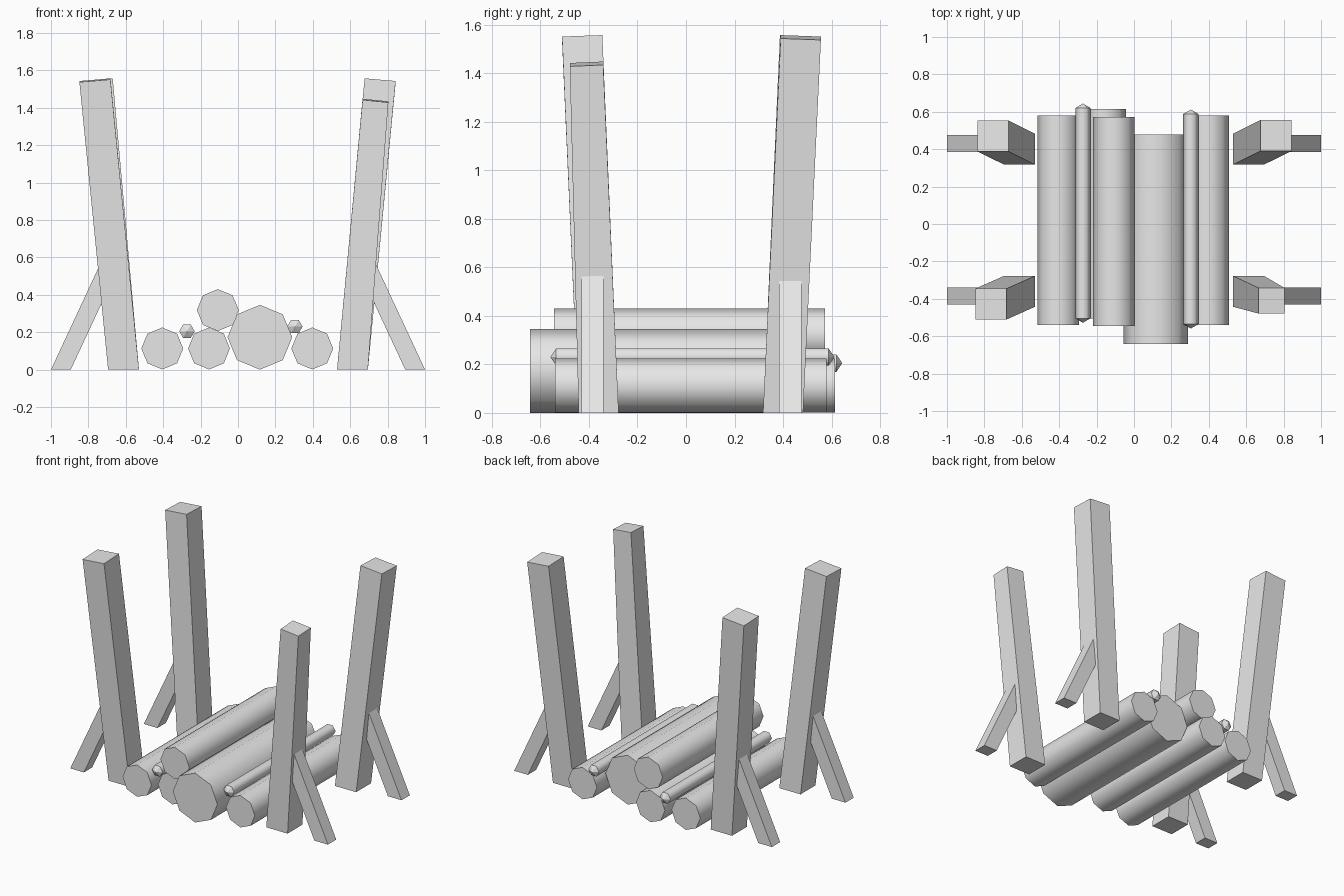
import bpy, bmesh, math

cube = bpy.data.objects.get("Cube")
if cube:
    bpy.data.objects.remove(cube, do_unlink=True)

grey = bpy.data.materials.new("plain_grey")
grey.use_nodes = True
grey.diffuse_color = (0.8, 0.8, 0.8, 1)
grey.node_tree.nodes["Principled BSDF"].inputs["Base Color"].default_value = (0.8, 0.8, 0.8, 1)


def finish(bm, name):
    bmesh.ops.recalc_face_normals(bm, faces=bm.faces[:])
    mesh = bpy.data.meshes.new(name)
    bm.to_mesh(mesh)
    bm.free()
    mesh.materials.append(grey)
    obj = bpy.data.objects.new(name, mesh)
    bpy.context.collection.objects.link(obj)


def log(name, x, z, radius, y0, y1, sides=8, tip=0):
    """Smooth-sided log along y, with flat ends or short pointed tips."""
    bm = bmesh.new()
    rings = []
    for y in (y0, y1):
        angles = [math.tau * i / sides for i in range(sides)]
        rings.append([bm.verts.new((x + radius * math.cos(a), y, z + radius * math.sin(a)))
                      for a in angles])
    for i in range(sides):
        j = (i + 1) % sides
        bm.faces.new((rings[0][i], rings[0][j], rings[1][j], rings[1][i])).smooth = True
    for ring, y in zip(rings, (y0 - tip, y1 + tip)):
        if tip:
            point = bm.verts.new((x, y, z))
            for i in range(sides):
                bm.faces.new((ring[i], ring[(i + 1) % sides], point))
        else:
            bm.faces.new(ring)
    # Keep the rims crisp
    for e in bm.edges:
        e.smooth = all(f.smooth for f in e.link_faces)
    finish(bm, name)


def beam(name, bottom, top, size0, size1, height, tilt=(0, 0)):
    """Leaning square beam with a flat foot and a tilted top."""
    bm = bmesh.new()
    corners = ((-1, -1), (1, -1), (1, 1), (-1, 1))
    low = [bm.verts.new((bottom[0] + a * size0[0] / 2, bottom[1] + b * size0[1] / 2, 0))
           for a, b in corners]
    high = [bm.verts.new((top[0] + a * size1[0] / 2, top[1] + b * size1[1] / 2,
                          height + a * tilt[0] + b * tilt[1])) for a, b in corners]
    bm.faces.new(low)
    bm.faces.new(high)
    for i in range(4):
        j = (i + 1) % 4
        bm.faces.new((low[i], low[j], high[j], high[i]))
    finish(bm, name)


# Stacked firewood
log("right_log", -0.405, 0.113, 0.112, -0.54, 0.58)
log("inner_right_log", -0.155, 0.113, 0.112, -0.505, 0.615)
log("top_log", -0.108, 0.318, 0.112, -0.545, 0.573)
log("large_log", 0.117, 0.173, 0.173, -0.642, 0.478)
log("left_log", 0.397, 0.113, 0.112, -0.54, 0.58)
log("right_twig", -0.273, 0.205, 0.041, -0.504, 0.62, 6, 0.024)
log("left_twig", 0.304, 0.23, 0.041, -0.535, 0.588, 6, 0.024)

# Leaning corner posts: name, side, end, top centre, top width, height
posts = (
    ("front_right", -1, -1, (-0.765, -0.428), 0.166, 1.547),
    ("front_left", 1, -1, (0.735, -0.41), 0.138, 1.438),
    ("back_right", -1, 1, (-0.753, 0.47), 0.166, 1.547),
    ("back_left", 1, 1, (0.76, 0.473), 0.166, 1.547),
)
for name, sx, sy, top, width, height in posts:
    foot_y = -0.36 if sy < 0 else 0.4
    beam(name + "_post", (sx * 0.612, foot_y), top, (0.165, 0.165), (width, width),
         height, (-sx * 0.007, -sy * 0.003))
    # Outer brace, its top buried in the post
    brace_y = -0.385 if sy < 0 else 0.43
    beam(name + "_brace", (sx * 0.947, brace_y), (sx * 0.672, brace_y),
         (0.106, 0.092), (0.106, 0.092), 0.59)
